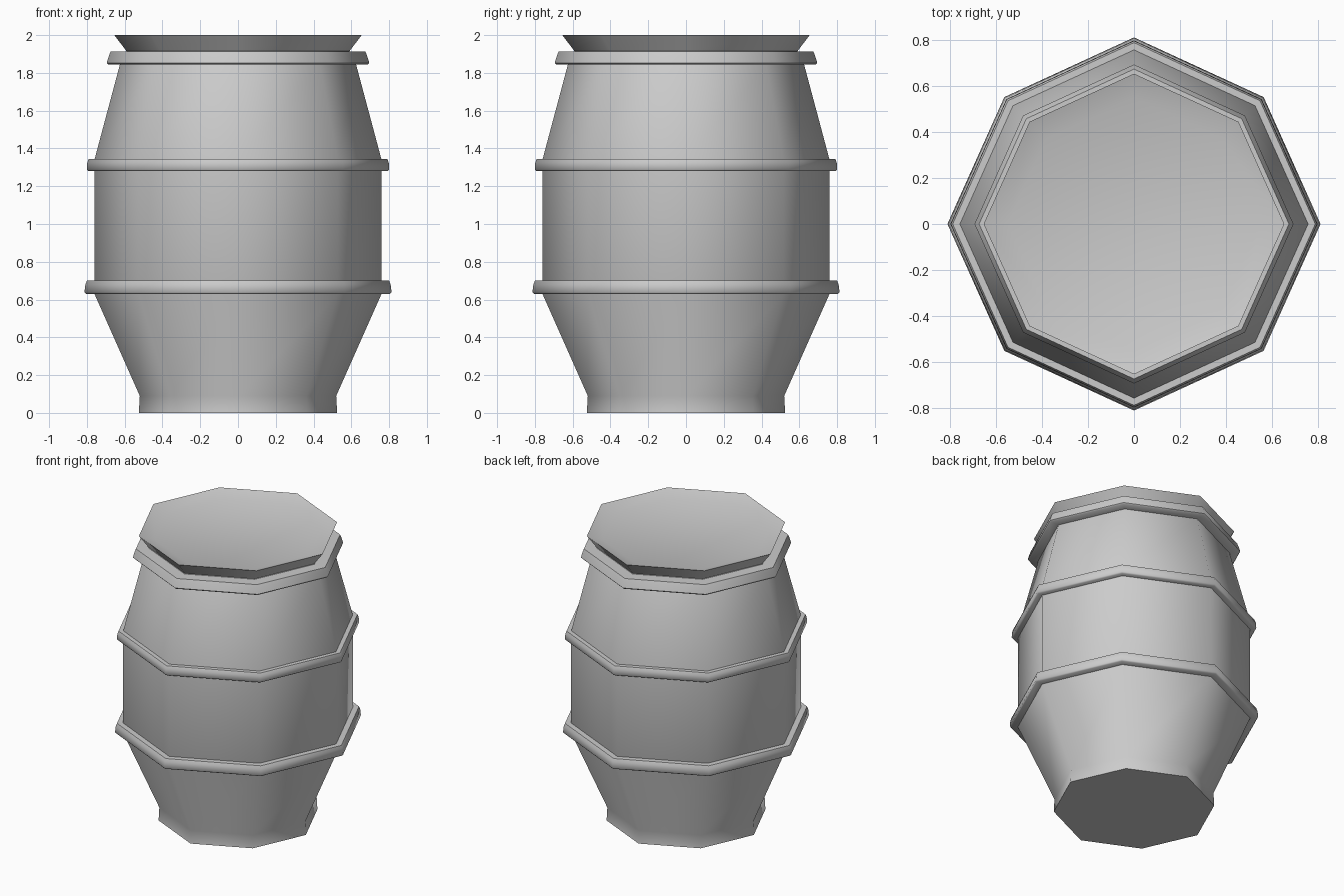
import bpy, bmesh, math

if "Cube" in bpy.data.objects:
    bpy.data.objects.remove(bpy.data.objects["Cube"])

# Eight directions round the barrel; the diagonal staves sit slightly inwards
DIRS = [(1, 0), (.695, .68), (0, 1), (-.695, .68),
        (-1, 0), (-.695, -.68), (0, -1), (.695, -.68)]


def lathe(name, profile, closed=False):
    """Sweep (radius, z) points round the octagon; cap the ends or close the loop."""
    bm = bmesh.new()
    rings = [[bm.verts.new((r * x, r * y, z)) for x, y in DIRS] for r, z in profile]
    pairs = list(zip(rings, rings[1:]))
    if closed:
        pairs.append((rings[-1], rings[0]))
    for a, b in pairs:
        for i in range(8):
            j = (i + 1) % 8
            bm.faces.new((a[i], a[j], b[j], b[i]))
    if not closed:
        bm.faces.new(rings[0][::-1])
        bm.faces.new(rings[-1])
    bmesh.ops.recalc_face_normals(bm, faces=bm.faces)
    mesh = bpy.data.meshes.new(name)
    bm.to_mesh(mesh)
    bm.free()
    ob = bpy.data.objects.new(name, mesh)
    bpy.context.collection.objects.link(ob)
    bpy.ops.object.select_all(action='DESELECT')
    ob.select_set(True)
    bpy.context.view_layer.objects.active = ob
    bpy.ops.object.shade_smooth_by_angle(angle=math.radians(50))
    return ob


# Barrel body with flared top rim and slightly recessed lid
lathe("barrel_body", [(.525, 0), (.52, .09), (.76, .63), (.76, 1.31),
                      (.76, 1.34), (.625, 1.845), (.59, 1.915),
                      (.655, 2.0), (.55, 1.965)])


# Hoops: inner radius, outer bottom and top radius, bottom and top height
def hoop(name, inner, low, high, z0, z1):
    c = .008
    lathe(name, [(inner, z0), (low - c, z0), (low, z0 + c),
                 (high + c, z1 - .02), (high, z1), (inner, z1)], closed=True)


hoop("lower_hoop", .73, .813, .80, .63, .70)
hoop("middle_hoop", .73, .80, .79, 1.28, 1.345)
hoop("upper_hoop", .58, .695, .675, 1.845, 1.912)
